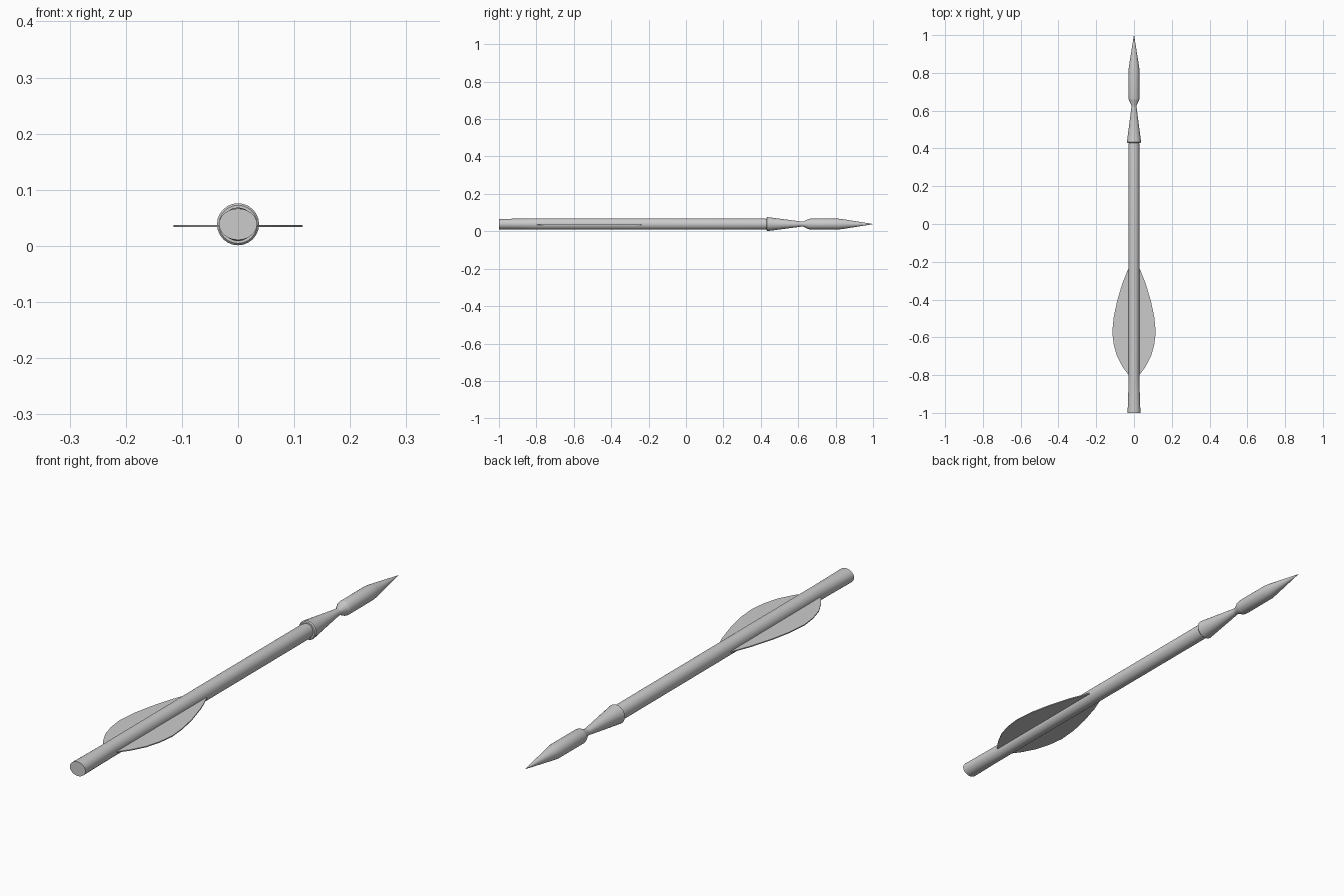
import bpy, bmesh, math

if "Cube" in bpy.data.objects:
    bpy.data.objects.remove(bpy.data.objects["Cube"])

ZC = 0.0385   # height of the arrow's axis
SEG = 24


def finish(name, bm, smooth=True):
    bmesh.ops.recalc_face_normals(bm, faces=bm.faces)
    me = bpy.data.meshes.new(name)
    bm.to_mesh(me)
    bm.free()
    ob = bpy.data.objects.new(name, me)
    bpy.context.collection.objects.link(ob)
    if smooth:
        bpy.ops.object.select_all(action='DESELECT')
        ob.select_set(True)
        bpy.context.view_layer.objects.active = ob
        bpy.ops.object.shade_smooth_by_angle(angle=math.radians(30))
    return ob


def loft(name, rings):
    """Skin elliptical rings (y, x radius, z radius) along the y axis and cap the ends."""
    bm = bmesh.new()
    loops = []
    for y, rx, rz in rings:
        loops.append([bm.verts.new((rx * math.cos(a), y, ZC + rz * math.sin(a)))
                      for a in (2 * math.pi * i / SEG for i in range(SEG))])
    for a, b in zip(loops, loops[1:]):
        for i in range(SEG):
            j = (i + 1) % SEG
            bm.faces.new((a[i], a[j], b[j], b[i]))
    bm.faces.new(loops[0])
    bm.faces.new(loops[-1])
    bmesh.ops.remove_doubles(bm, verts=bm.verts, dist=1e-5)
    return finish(name, bm)


# Shaft, flattened and flared at the nock end
loft("shaft", [(-1.0, 0.034, 0.028), (-0.88, 0.030, 0.029), (-0.8, 0.028, 0.030),
               (-0.2, 0.029, 0.030), (0.415, 0.029, 0.030), (0.44, 0.026, 0.026)])

# Arrowhead: flared socket, narrow neck, long point
head = [(0.430, 0.034), (0.434, 0.0375), (0.442, 0.0365), (0.615, 0.014), (0.628, 0.014),
        (0.655, 0.027), (0.665, 0.029), (0.815, 0.029), (0.84, 0.026), (1.0, 0.0005)]
loft("arrowhead", [(y, r, r) for y, r in head])

# Pair of leaf-shaped fletching vanes
outline = [(0.02, -0.80), (0.032, -0.795), (0.06, -0.757), (0.09, -0.70), (0.107, -0.64),
           (0.115, -0.575), (0.108, -0.495), (0.09, -0.41), (0.062, -0.315),
           (0.032, -0.24), (0.02, -0.23)]
for name, side in (("left_vane", -1), ("right_vane", 1)):
    bm = bmesh.new()
    face = bm.faces.new([bm.verts.new((side * x, y, ZC - 0.005)) for x, y in outline])
    ext = bmesh.ops.extrude_face_region(bm, geom=[face])
    for v in ext["geom"]:
        if isinstance(v, bmesh.types.BMVert):
            v.co.z += 0.004
    finish(name, bm)
